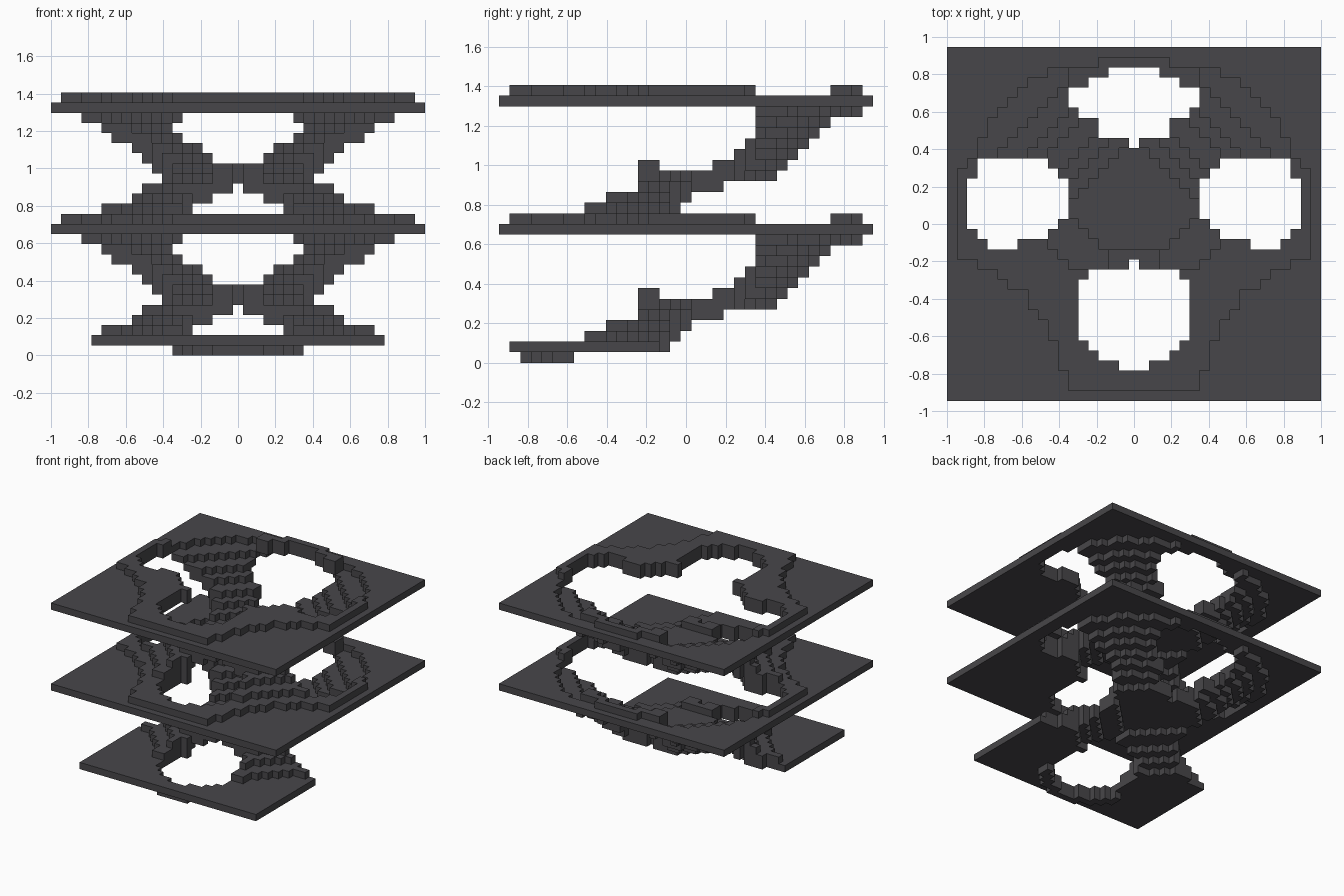
import bpy, bmesh
from math import hypot

V = 2 / 37      # block size
STOREY = 12     # blocks between two floors

cube = bpy.data.objects.get("Cube")
if cube:
    bpy.data.objects.remove(cube, do_unlink=True)

charcoal = bpy.data.materials.new("charcoal")
charcoal.use_nodes = True
charcoal.diffuse_color = (0.064, 0.062, 0.068, 1)
charcoal.node_tree.nodes["Principled BSDF"].inputs["Base Color"].default_value = charcoal.diffuse_color

# Half widths of the front and back shafts, and spans of the side shafts, per row
FRONT = {-14: 1, -13: 3, -12: 4, -5: 4, -4: 0, **{j: 5 for j in range(-11, -5)}}
BACK = {8: 0, 9: 3, 10: 3, 11: 5, 12: 6, 13: 6, 14: 4, 15: 2}
SIDE = {-2: (12, 14), -1: (9, 15), 0: (8, 16), 5: (8, 15), 6: (9, 13),
        **{j: (7, 16) for j in range(1, 5)}}

# Ramp layers: lower arms (inner, outer diagonal, lowest y, highest y, widest x)
LOWER = {2: (0.44, 0.82, -0.51, -0.03, 0.73),
         3: (0.33, 0.675, -0.40, 0.03, 0.57),
         4: (0.15, 0.59, -0.24, 0.19, 0.51)}
# Upper arms (inner diagonal, outer radius, lowest y)
UPPER = {6: (0.46, 0.30, 0.13), 7: (0.57, 0.37, 0.24), 8: (0.70, 0.43, 0.30),
         9: (0.84, 0.49, 0.35), 10: (0.96, 0.57, 0.35), 11: (1.09, 0.68, 0.35)}


def in_front(i, j):
    return abs(i) <= FRONT.get(j, -1)


def in_shaft(i, j):
    lo, hi = SIDE.get(j, (1, 0))
    return in_front(i, j) or abs(i) <= BACK.get(j, -1) or lo <= abs(i) <= hi


def measures(i, j):
    """Distance to the side, y, front diagonal, bowed front diagonal,
    back diagonal, back radius."""
    x, y = abs(i) * V, j * V
    s, t = x - y, x + y
    return x, y, s, s - 0.5 * (t - 0.22) ** 2, t, hypot(x - 0.2, y - 0.2)


def back_lip(i, j):
    return abs(i) <= 6 and 14 <= j <= 16 and not in_shaft(i, j)


def in_opening(i, j):
    x, y, s, bow, t, r = measures(i, j)
    if in_shaft(i, j):
        return True
    return s < 0.58 and r < 0.67 and y > -0.24 and not back_lip(i, j)


def in_floor(i, j):
    return not in_opening(i, j)


def in_rim(i, j):
    if in_opening(i, j):
        return False
    x, y, s, bow, t, r = measures(i, j)
    if back_lip(i, j):
        return abs(i) <= 3 or j < 16
    return -16 <= j <= 6 and abs(i) <= (16 if j == 6 else 17) and bow < 0.97


def in_base(i, j):
    return abs(i) <= 14 and -16 <= j <= -2 and not in_opening(i, j)


def in_foot(i, j):
    near = any(in_front(i + a, j + b) for a in (-1, 0, 1) for b in (-1, 0, 1))
    return near and -15 <= j <= -11 and not in_front(i, j)


def in_ramp(i, j, k):
    if in_shaft(i, j):
        return False
    x, y, s, bow, t, r = measures(i, j)
    # raised lip at the front of the saddle
    if 4 <= k <= 6 and abs(i) <= 2 and j in (-4, -3):
        return k > 4 or abs(i) > 0
    if k in LOWER:
        inner, outer, y0, y1, wide = LOWER[k]
        return s >= inner and bow <= outer and y0 < y < y1 and x < wide
    if k == 5:
        return s < 0.30 and t < 0.68 and x < 0.40 and -0.24 < y < 0.46
    inner, radius, y0 = UPPER[k]
    return t >= inner and r <= radius and y > y0 and (k < 9 or abs(i) >= 6)


def blocks(test, k):
    return {(i, j, k) for i in range(-18, 19) for j in range(-17, 18) if test(i, j)}


def build(name, cells):
    """Make one mesh from the exposed faces of a set of blocks."""
    bm = bmesh.new()
    corners = {}

    def vert(p):
        if p not in corners:
            corners[p] = bm.verts.new(((p[0] - 0.5) * V, (p[1] - 0.5) * V, p[2] * V))
        return corners[p]

    for cell in sorted(cells):
        for axis in range(3):
            u, w = (axis + 1) % 3, (axis + 2) % 3
            for side in (0, 1):
                other = list(cell)
                other[axis] += 2 * side - 1
                if tuple(other) in cells:
                    continue
                quad = []
                for a, b in ((0, 0), (1, 0), (1, 1), (0, 1)):
                    p = list(cell)
                    p[axis] += side
                    p[u] += a
                    p[w] += b
                    quad.append(vert(tuple(p)))
                bm.faces.new(quad if side else quad[::-1])
    mesh = bpy.data.meshes.new(name)
    bm.to_mesh(mesh)
    bm.free()
    mesh.materials.append(charcoal)
    obj = bpy.data.objects.new(name, mesh)
    bpy.context.collection.objects.link(obj)


# Base plate with the collar under its shaft
build("base_plate", blocks(in_base, 1) | blocks(in_foot, 0))

# Two floors, each with a raised rim round its opening
for name, level in (("middle_floor", STOREY), ("top_floor", 2 * STOREY)):
    build(name, blocks(in_floor, level) | blocks(in_rim, level + 1))

# Two stepped saddle ramps joining the floors
for name, level in (("lower_ramp", 0), ("upper_ramp", STOREY)):
    cells = set()
    for k in range(2, STOREY):
        cells |= blocks(lambda i, j: in_ramp(i, j, k), level + k)
    build(name, cells)
